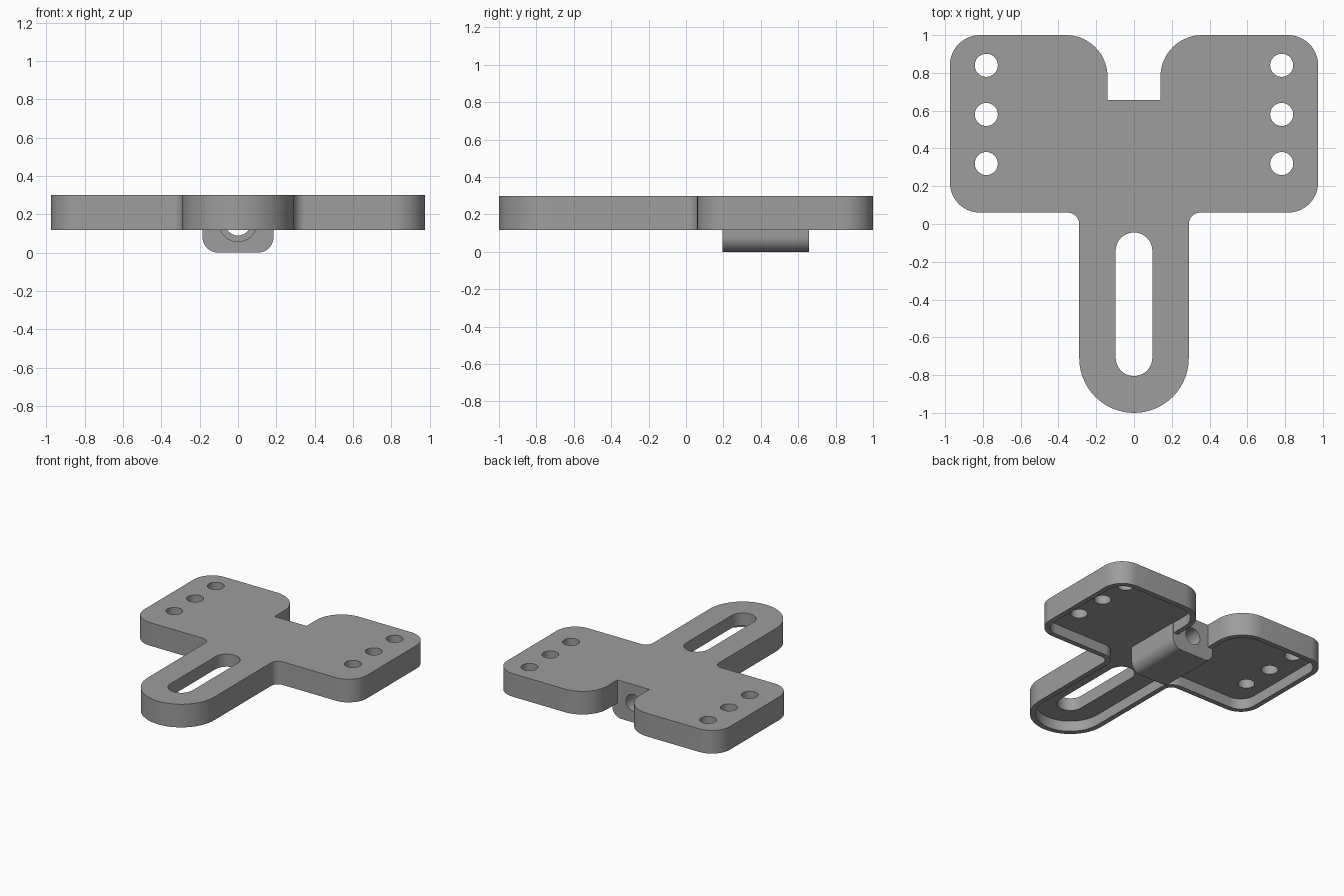
import bpy, bmesh, math
from mathutils import Vector

if "Cube" in bpy.data.objects:
    bpy.data.objects.remove(bpy.data.objects["Cube"])

grey = bpy.data.materials.new("mid grey")
grey.diffuse_color = (0.34, 0.34, 0.34, 1)
grey.use_nodes = True
grey.node_tree.nodes["Principled BSDF"].inputs["Base Color"].default_value = grey.diffuse_color


def rounded(corners, seg=14):
    """Counter-clockwise polygon with a fillet radius at each corner (x, y, r)."""
    pts = []
    n = len(corners)
    for i, (x, y, r) in enumerate(corners):
        p = Vector((x, y))
        if r == 0:
            pts.append(p)
            continue
        a = (Vector(corners[i - 1][:2]) - p).normalized()
        b = (Vector(corners[(i + 1) % n][:2]) - p).normalized()
        half = a.angle(b) / 2
        centre = p + (a + b).normalized() * r / math.sin(half)
        start = p + a * r / math.tan(half) - centre
        end = p + b * r / math.tan(half) - centre
        sweep = math.atan2(start.x * end.y - start.y * end.x, start.dot(end))
        for k in range(seg + 1):
            t = sweep * k / seg
            c, s = math.cos(t), math.sin(t)
            q = centre + Vector((start.x * c - start.y * s, start.x * s + start.y * c))
            if not pts or (q - pts[-1]).length > 1e-3:
                pts.append(q)
    if (pts[0] - pts[-1]).length < 1e-3:
        pts.pop()
    return pts


def inset(pts, d):
    """Mitred inward offset of a counter-clockwise polygon."""
    out = []
    for i, p in enumerate(pts):
        e1 = (p - pts[i - 1]).normalized()
        e2 = (pts[(i + 1) % len(pts)] - p).normalized()
        n1, n2 = Vector((-e1.y, e1.x)), Vector((-e2.y, e2.x))
        out.append(p + (n1 + n2) * d / (1 + n1.dot(n2)))
    return out


def prism(name, pts, lo, hi, axis="z"):
    """Extrude a profile along z, or an (x, z) profile along y."""
    bm = bmesh.new()

    def place(p, h):
        return (p.x, p.y, h) if axis == "z" else (p.x, h, p.y)
    bottom = [bm.verts.new(place(p, lo)) for p in pts]
    top = [bm.verts.new(place(p, hi)) for p in pts]
    bm.faces.new(bottom[::-1])
    bm.faces.new(top)
    for i in range(len(pts)):
        j = (i + 1) % len(pts)
        bm.faces.new((bottom[i], bottom[j], top[j], top[i]))
    if axis == "y":
        bmesh.ops.reverse_faces(bm, faces=bm.faces[:])
    bm.normal_update()
    mesh = bpy.data.meshes.new(name)
    bm.to_mesh(mesh)
    bm.free()
    mesh.materials.append(grey)
    obj = bpy.data.objects.new(name, mesh)
    bpy.context.collection.objects.link(obj)
    return obj


def circle(x, y, r, n=40):
    return [Vector((x + r * math.cos(2 * math.pi * k / n),
                    y + r * math.sin(2 * math.pi * k / n))) for k in range(n)]


def width(mesh):
    return max((abs(v.co.x) for v in mesh.vertices), default=0)


def combine(target, tool, operation="DIFFERENCE"):
    """Boolean; falls back to the next solver if the body is lost."""
    before = target.data.copy()
    for solver in ("EXACT", "MANIFOLD", "FLOAT"):
        mod = target.modifiers.new("bool", "BOOLEAN")
        mod.object, mod.operation, mod.solver = tool, operation, solver
        bpy.context.view_layer.objects.active = target
        bpy.ops.object.modifier_apply(modifier=mod.name)
        if width(target.data) > width(before) - 0.01:
            break
        target.data = before.copy()
    bpy.data.objects.remove(tool)


# Plate outline: right half, then mirrored
right = [(0.29, -1.0, 0.29), (0.29, 0.06, 0.06), (0.975, 0.06, 0.16),
         (0.975, 1.0, 0.16), (0.14, 1.0, 0.22), (0.14, 0.657, 0)]
outline = rounded(right + [(-x, y, r) for x, y, r in reversed(right)])
plate = prism("bracket_plate", outline, 0.117, 0.3)

# Hollow underside leaving a thin rim
combine(plate, prism("recess_cutter", inset(outline, 0.04), 0.05, 0.2))

# Block under the plate, with rounded lower edges
block = rounded([(-0.185, 0, 0.08), (0.185, 0, 0.08), (0.185, 0.25, 0), (-0.185, 0.25, 0)])
combine(plate, prism("clamp_block", block, 0.195, 0.657, "y"), "UNION")

# Bore through the block with a wider front section
combine(plate, prism("bore_cutter", circle(0, 0.155, 0.066), 0.3, 0.8, "y"))
combine(plate, prism("counterbore_cutter", circle(0, 0.155, 0.098), 0.19, 0.42, "y"))

# Long slot in the tongue
slot = rounded([(-0.097, -0.805, 0.097), (0.097, -0.805, 0.097),
                (0.097, -0.045, 0.097), (-0.097, -0.045, 0.097)])
combine(plate, prism("slot_cutter", slot, -0.1, 0.5))

# Three screw holes in each wing
for x in (-0.782, 0.782):
    for y in (0.32, 0.58, 0.84):
        combine(plate, prism("hole_cutter", circle(x, y, 0.061), -0.1, 0.5))

bpy.ops.object.select_all(action="DESELECT")
plate.select_set(True)
bpy.context.view_layer.objects.active = plate
bpy.ops.object.shade_smooth_by_angle(angle=math.radians(30))
